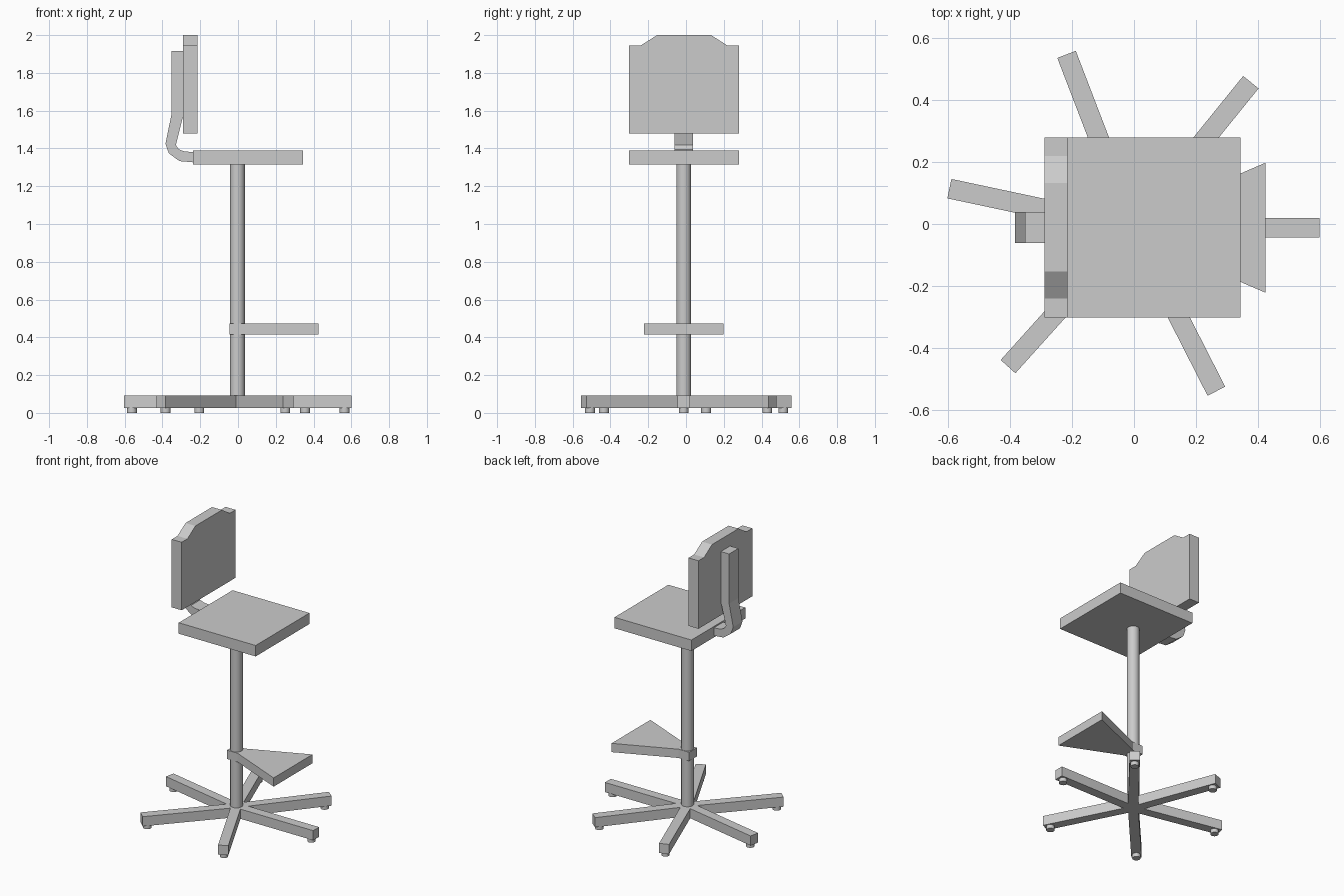
import bpy, bmesh
from math import cos, sin, radians
from mathutils import Matrix

if "Cube" in bpy.data.objects:
    bpy.data.objects.remove(bpy.data.objects["Cube"])

CX, CY = -0.003, -0.012  # column axis


def extrude(name, outline, depth, matrix):
    """Prism from a 2D outline, thickened along local z, then placed."""
    bm = bmesh.new()
    face = bm.faces.new([bm.verts.new((x, y, 0)) for x, y in outline])
    res = bmesh.ops.extrude_face_region(bm, geom=[face])
    top = [v for v in res["geom"] if isinstance(v, bmesh.types.BMVert)]
    bmesh.ops.translate(bm, verts=top, vec=(0, 0, depth))
    bm.transform(matrix)
    bmesh.ops.recalc_face_normals(bm, faces=bm.faces)
    mesh = bpy.data.meshes.new(name)
    bm.to_mesh(mesh)
    bm.free()
    obj = bpy.data.objects.new(name, mesh)
    bpy.context.collection.objects.link(obj)
    return obj


def rect(x0, x1, y0, y1):
    return [(x0, y0), (x1, y0), (x1, y1), (x0, y1)]


def cylinder(name, x, y, z0, z1, r, sides):
    bpy.ops.mesh.primitive_cylinder_add(vertices=sides, radius=r, depth=z1 - z0,
                                        location=(x, y, (z0 + z1) / 2))
    bpy.context.object.name = name
    bpy.ops.object.shade_smooth_by_angle(angle=radians(40))


# Star base: six legs (angle, length), each with a round foot
for i, (deg, length) in enumerate([(0, .603), (51, .605), (111, .6),
                                   (168, .607), (228, .604), (297, .593)], 1):
    a = radians(deg)
    place = Matrix.Translation((CX, CY, 0.026)) @ Matrix.Rotation(a, 4, 'Z')
    extrude(f"base_leg_{i}", rect(0, length, -0.032, 0.032), 0.066, place)
    d = length - 0.036
    cylinder(f"foot_{i}", CX + d * cos(a), CY + d * sin(a), 0, 0.03, 0.026, 16)

# Column
cylinder("column", CX, CY, 0.03, 1.32, 0.039, 24)

# Footrest: collar around the column widening into a wedge
extrude("footrest", [(-0.045, -0.042), (0.035, -0.042), (0.425, -0.21),
                     (0.425, 0.21), (0.035, 0.042), (-0.045, 0.042)],
        0.06, Matrix.Translation((0, CY, 0.414)))

# Seat
extrude("seat", rect(-0.237, 0.345, -0.302, 0.28), 0.075,
        Matrix.Translation((0, 0, 1.314)))

# Backrest: outline in y/z, extruded along x
yz_to_x = Matrix(((0, 0, 1, -0.29), (1, 0, 0, 0), (0, 1, 0, 0), (0, 0, 0, 1)))
extrude("backrest", [(-0.302, 1.48), (0.28, 1.48), (0.28, 1.945), (0.219, 1.945),
                     (0.133, 2.0), (-0.153, 2.0), (-0.24, 1.945), (-0.302, 1.945)],
        0.075, yz_to_x)

# Bent support bar: side profile in x/z, extruded along y
xz_to_y = Matrix(((1, 0, 0, 0), (0, 0, 1, CY - 0.05), (0, 1, 0, 0), (0, 0, 0, 1)))
extrude("back_support", [(-0.23, 1.326), (-0.31, 1.333), (-0.366, 1.374),
                         (-0.384, 1.424), (-0.353, 1.577), (-0.353, 1.916),
                         (-0.289, 1.916), (-0.289, 1.577), (-0.329, 1.418),
                         (-0.313, 1.395), (-0.283, 1.384), (-0.23, 1.38)],
        0.1, xz_to_y)
